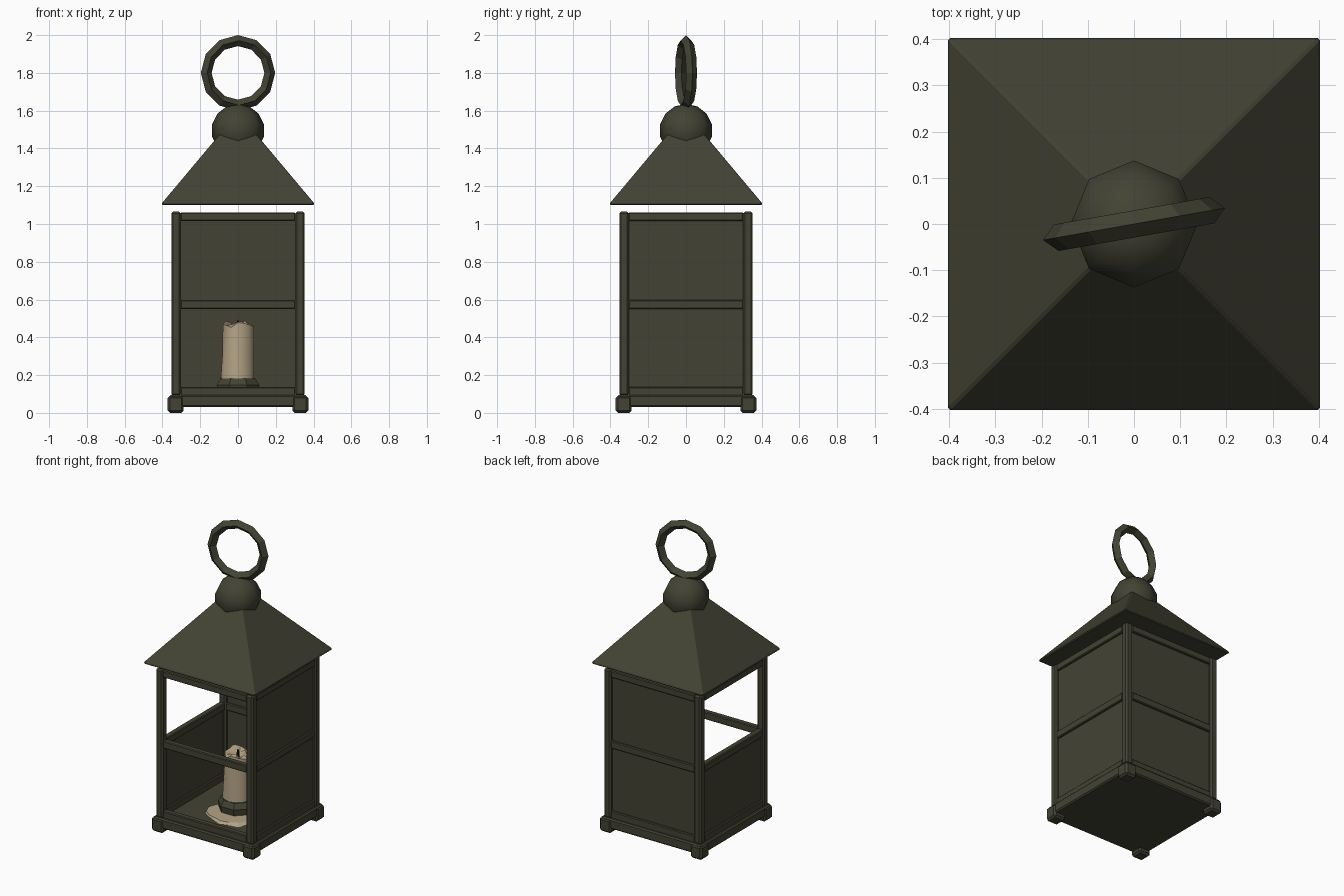
import bpy, bmesh, math, random
from mathutils import Vector

random.seed(4)
if "Cube" in bpy.data.objects:
    bpy.data.objects.remove(bpy.data.objects["Cube"])


def material(name, rgb):
    m = bpy.data.materials.new(name)
    m.use_nodes = True
    m.diffuse_color = (*rgb, 1)
    m.node_tree.nodes["Principled BSDF"].inputs["Base Color"].default_value = (*rgb, 1)
    return m


METAL = material("dark olive metal", (0.055, 0.055, 0.034))
WAX = material("cream wax", (0.46, 0.37, 0.235))
WICK = material("burnt wick", (0.015, 0.013, 0.01))


def make(name, bm, mat, bevel=0.0, smooth=None):
    bmesh.ops.recalc_face_normals(bm, faces=bm.faces)
    me = bpy.data.meshes.new(name)
    bm.to_mesh(me)
    bm.free()
    ob = bpy.data.objects.new(name, me)
    bpy.context.collection.objects.link(ob)
    me.materials.append(mat)
    if bevel:
        mod = ob.modifiers.new("soft_edges", 'BEVEL')
        mod.width = bevel
        mod.segments = 1
    if smooth:
        bpy.ops.object.select_all(action='DESELECT')
        ob.select_set(True)
        bpy.context.view_layer.objects.active = ob
        bpy.ops.object.shade_smooth_by_angle(angle=math.radians(smooth))
    return ob


def box(name, lo, hi, bevel=0.0):
    lo, hi = Vector(lo), Vector(hi)
    bm = bmesh.new()
    bmesh.ops.create_cube(bm, size=1)
    for v in bm.verts:
        v.co = (lo + hi) / 2 + v.co * (hi - lo)
    return make(name, bm, METAL, bevel)


def lathe(name, rings, sides, mat, jitter=None, smooth=None):
    """Stack of (radius, height) rings, capped at both ends."""
    bm = bmesh.new()
    loops = []
    for i, (r, z) in enumerate(rings):
        loop = []
        for k in range(sides):
            a = math.tau * (k + 0.5) / sides
            dr, dz = jitter(i) if jitter else (0, 0)
            loop.append(bm.verts.new(((r + dr) * math.cos(a), (r + dr) * math.sin(a), z + dz)))
        loops.append(loop)
    for a, b in zip(loops, loops[1:]):
        for k in range(sides):
            n = (k + 1) % sides
            bm.faces.new((a[k], a[n], b[n], b[k]))
    bm.faces.new(loops[0])
    bm.faces.new(loops[-1])
    return make(name, bm, mat, smooth=smooth)


# Base tray, feet and corner posts
box("base", (-.365, -.365, .03), (.365, .365, .095), .008)
for sx, side in ((-1, "right"), (1, "left")):
    for sy, end in ((-1, "front"), (1, "back")):
        def corner(name, inner, outer, z0, z1, bevel):
            xs, ys = sorted((sx * inner, sx * outer)), sorted((sy * inner, sy * outer))
            box(f"{end}_{side}_{name}", (xs[0], ys[0], z0), (xs[1], ys[1], z1), bevel)
        corner("foot", .288, .372, .0, .09, .012)
        corner("post", .302, .353, .09, 1.065, .01)

# Rails on every side; panels fill the back and left, and the lower right
LEVELS = {"bottom": (.09, .138), "middle": (.55, .598), "top": (1.015, 1.06)}
PANELS = {"front": (), "back": ("lower", "upper"), "left": ("lower", "upper"), "right": ("lower",)}
SPAN = {"lower": (.11, .575), "upper": (.575, 1.04)}
TURN = {"front": 0, "left": 90, "back": 180, "right": 270}
for side, angle in TURN.items():
    parts = [box(f"{side}_{n}_rail", (-.305, -.347, a), (.305, -.308, b), .005)
             for n, (a, b) in LEVELS.items()]
    for n in PANELS[side]:
        a, b = SPAN[n]
        parts.append(box(f"{side}_{n}_panel", (-.31, -.333, a), (.31, -.322, b)))
    for ob in parts:
        ob.rotation_euler.z = math.radians(angle)

# Pyramid roof with a thin lip
bm = bmesh.new()
loops = [[bm.verts.new((sx * h, sy * h, z)) for sx, sy in ((-1, -1), (1, -1), (1, 1), (-1, 1))]
         for h, z in ((.403, 1.1), (.403, 1.11), (.09, 1.483))]
for a, b in zip(loops, loops[1:]):
    for k in range(4):
        n = (k + 1) % 4
        bm.faces.new((a[k], a[n], b[n], b[k]))
bm.faces.new(loops[0])
bm.faces.new(loops[-1])
make("roof", bm, METAL, .006)

# Round finial
bm = bmesh.new()
bmesh.ops.create_uvsphere(bm, u_segments=8, v_segments=7, radius=.141)
bmesh.ops.translate(bm, verts=bm.verts, vec=(0, 0, 1.495))
make("finial_ball", bm, METAL, smooth=60)

# Carrying ring
bpy.ops.mesh.primitive_torus_add(major_radius=.171, minor_radius=.029, major_segments=12,
                                 minor_segments=4, location=(0, 0, 1.8),
                                 rotation=(math.pi / 2, math.pi / 12 * 0, math.radians(10)))
ring = bpy.context.object
ring.name = "carrying_ring"
ring.data.materials.append(METAL)

# Candle dish, candle, wick and spilled wax
lathe("candle_dish", ((.115, .09), (.122, .148), (.1, .182)), 8, METAL)
lathe("candle", ((.09, .17), (.083, .3), (.08, .475), (.05, .465), (.03, .43)), 14, WAX,
      jitter=lambda i: (random.uniform(-.004, .006), random.uniform(-.025, .02) if i in (2, 3) else 0),
      smooth=40)
wick = lathe("wick", ((.009, .42), (.007, .49)), 6, WICK)
pool = lathe("wax_pool", ((.18, .093), (.165, .108)), 18, WAX,
             jitter=lambda i: (random.uniform(-.02, .015), 0))
pool.location = (.02, -.055, 0)
